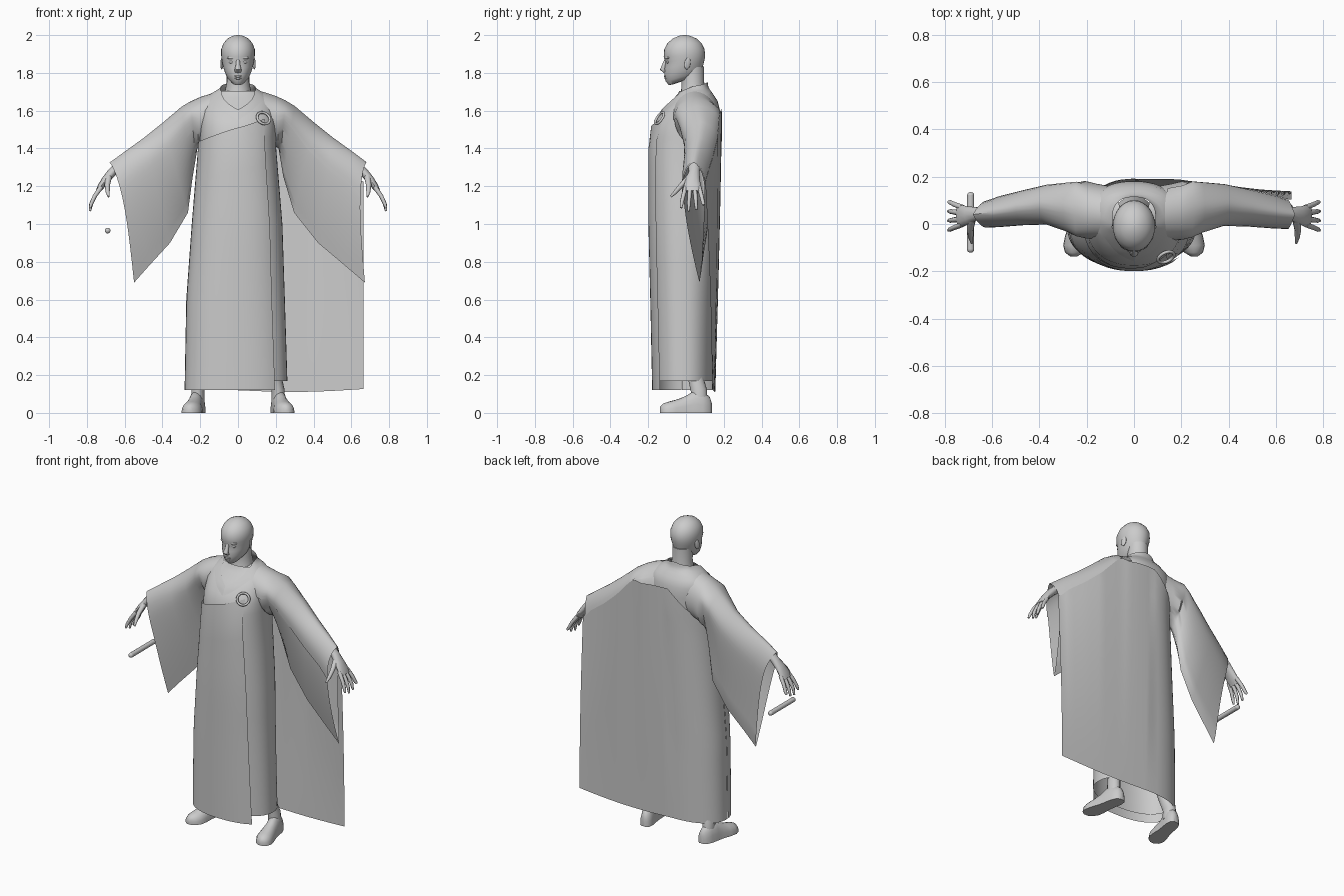
import bpy, bmesh
from math import sin, cos, pi, radians, copysign
from mathutils import Vector

if "Cube" in bpy.data.objects:
    bpy.data.objects.remove(bpy.data.objects["Cube"])

grey = bpy.data.materials.new("plain grey")
grey.use_nodes = True
grey.diffuse_color = (0.6, 0.6, 0.6, 1)
grey.node_tree.nodes["Principled BSDF"].inputs["Base Color"].default_value = grey.diffuse_color


def finish(name, bm):
    mesh = bpy.data.meshes.new(name)
    bm.to_mesh(mesh)
    bm.free()
    ob = bpy.data.objects.new(name, mesh)
    bpy.context.collection.objects.link(ob)
    mesh.materials.append(grey)
    bpy.ops.object.select_all(action='DESELECT')
    ob.select_set(True)
    bpy.context.view_layer.objects.active = ob
    bpy.ops.object.shade_smooth_by_angle(angle=radians(50))
    return ob


def loft(name, rings, closed=True, caps=True):
    bm = bmesh.new()
    rows = [[bm.verts.new(p) for p in r] for r in rings]
    n = len(rows[0])
    for a, b in zip(rows, rows[1:]):
        for i in range(n if closed else n - 1):
            j = (i + 1) % n
            bm.faces.new((a[i], a[j], b[j], b[i]))
    if closed and caps:
        bm.faces.new(rows[0][::-1])
        bm.faces.new(rows[-1])
    bmesh.ops.recalc_face_normals(bm, faces=bm.faces)
    return finish(name, bm)


def tube(name, pts, radii, n=12):
    """Tube along points; each radius is (width along y, thickness)."""
    pts = [Vector(p) for p in pts]
    rings = []
    for i, (p, (w, t)) in enumerate(zip(pts, radii)):
        d = (pts[min(i + 1, len(pts) - 1)] - pts[max(i - 1, 0)]).normalized()
        side = Vector((0, 1, 0))
        side = (side - d * side.dot(d)).normalized()
        up = d.cross(side)
        rings.append([p + side * w * cos(k * 2 * pi / n) + up * t * sin(k * 2 * pi / n) for k in range(n)])
    return loft(name, rings)


def ball(name, pos, size, rot=(0, 0, 0)):
    bm = bmesh.new()
    bmesh.ops.create_uvsphere(bm, u_segments=16, v_segments=10, radius=1)
    ob = finish(name, bm)
    ob.location, ob.scale, ob.rotation_euler = pos, size, rot


def table(rows, v):
    """Linear lookup in rows keyed by their first value."""
    for a, b in zip(rows, rows[1:]):
        if v <= b[0]:
            t = max(0, (v - a[0]) / (b[0] - a[0]))
            return [p + (q - p) * t for p, q in zip(a[1:], b[1:])]
    return rows[-1][1:]


# robe body: height, centre x, half width, front y, back y
BODY = [(0.12, -.005, .268, -.17, .145), (0.6, -.008, .256, -.18, .152),
        (1.0, 0, .235, -.19, .165), (1.4, 0, .202, -.19, .178),
        (1.52, 0, .2, -.175, .182), (1.6, 0, .198, -.125, .18),
        (1.65, 0, .185, -.078, .168), (1.69, 0, .14, -.042, .142),
        (1.72, 0, .085, -.028, .115), (1.77, 0, .064, -.03, .1)]


def rounded(v):
    return copysign(abs(v) ** .88, v)


def body(z, a, off=0):
    cx, w, f, b = table(BODY, z)
    return Vector((cx + (w + off) * rounded(cos(a)), (f + b) / 2 + ((b - f) / 2 + off) * rounded(sin(a)), z))


heights = [.17, .4, .6, .8, 1, 1.2, 1.4, 1.46, 1.52, 1.56, 1.6, 1.625, 1.65, 1.67, 1.69, 1.705]
loft("robe_body", [[body(z, k * pi / 24) for k in range(48)] for z in heights], caps=False)

# overlapping front panel with a slanted top edge
panel = []
for r in range(13):
    row = []
    for k in range(25):
        a = radians(183 + k * (131 - r * .4) / 24)
        top = 1.51 + .35 * .21 * cos(a)
        row.append(body(.12 + (top - .12) * r / 12, a, .009))
    panel.append(row)
loft("front_panel", panel, closed=False)

# collar: a V on the chest that rises round the back of the neck
RISE = [(-90, 1.605), (-54, 1.70), (0, 1.73), (90, 1.755)]
for side, name in ((1, "left_collar"), (-1, "right_collar")):
    strip = []
    for k in range(25):
        deg = -90 + 180 * k / 24
        z = table(RISE, deg)[0]
        edge = [body(z - .055 * j / 4, radians(deg), .009 - .0017 * j) for j in range(5)]
        strip.append([Vector((side * p.x, p.y, p.z)) for p in edge])
    loft(name, strip, closed=False)

# wide sleeves: top x, top z, bottom x, bottom z, centre y, half depth at arm
SLEEVE = [(.06, 1.705, .14, 1.42, .045, .105), (.13, 1.695, .18, 1.42, .045, .115),
          (.20, 1.672, .215, 1.40, .052, .12), (.25, 1.65, .225, 1.34, .062, .115),
          (.30, 1.62, .24, 1.25, .07, .103), (.40, 1.535, .265, 1.06, .08, .084),
          (.50, 1.455, .36, .90, .067, .074), (.60, 1.383, .47, .78, .05, .065),
          (.68, 1.325, .55, .69, .04, .057)]


def sleeve_point(row, a, side, off=0):
    """a = 0 at the top, +-180 degrees at the hanging edge."""
    tx, tz, bx, bz, cy, d = row
    if side > 0 and tx > .3:
        bx += (tx - .3) * .32
    drop = abs(a) / pi
    if tx < .22:
        t, depth = .5 - .5 * cos(a), sin(abs(a))
    else:
        t = drop ** 1.6
        depth = sin(min(pi / 2, abs(a) * 1.25)) * (1 - .94 * (max(0, drop - .4) / .6) ** 1.7)
    kink = -.03 * sin(pi * drop) if tx > .65 else 0
    y = cy + (d + off) * depth * (1 if a > 0 else -1) + .035 * t * t
    return Vector((side * (tx + (bx - tx) * t + kink), y, tz + (bz - tz) * t + off * (1 - 2 * t)))


for side, name in ((1, "left_sleeve"), (-1, "right_sleeve")):
    loft(name, [[sleeve_point(r, radians(-180 + 10 * k), side) for k in range(36)] for r in SLEEVE], caps=False)

# mantle laid over the left arm, ending where the back mantle starts to hang
loft("mantle_over_arm", [[sleeve_point(r, radians(-85 + k * 9), 1, .006) for k in range(17)]
                         for r in SLEEVE[1:]], closed=False)

# long back mantle: wraps the right side of the robe, hangs straight below the left arm
columns = []
for k in range(15):
    a = radians(182 - 92 * k / 14)
    top = 1.61 + .21 * cos(a)
    columns.append([body(.12 + (top - .12) * r / 16, a, .01) for r in range(17)])
hang = [(0, 1.61, .188), (.06, 1.61, .191), (.13, 1.605, .191), (.19, 1.595, .188)]
for row in SLEEVE[3:]:
    p = sleeve_point(row, radians(59), 1, .007)
    hang.append((p.x, p.z, p.y))
for k in range(1, 29):
    x = .665 * k / 28
    top, y = table(hang, x)
    low_y = .156 - .018 * (x / .665) ** 2
    low = .12 - .012 * sin(pi * x / .665) + .01 * x
    column = []
    for r in range(17):
        t = r / 16
        column.append(Vector((x, low_y + (y - low_y) * t ** 1.2 + .005 * sin(pi * t), low + (top - low) * t)))
    columns.append(column)
loft("back_mantle", columns, closed=False)

# ring clasp on the chest
bpy.ops.mesh.primitive_torus_add(location=(.135, -.14, 1.56), rotation=(radians(58), 0, radians(25)),
                                 major_radius=.036, minor_radius=.007, major_segments=32, minor_segments=8)
clasp = bpy.context.object
clasp.name = "ring_clasp"
clasp.data.materials.append(grey)
bpy.ops.object.shade_smooth_by_angle(angle=radians(50))

# head: front z, back z, front y, back y, half width
HEAD = [(1.74, 1.78, -.065, .05, .012), (1.735, 1.79, -.09, .07, .04), (1.755, 1.81, -.108, .083, .06),
        (1.79, 1.835, -.114, .09, .073), (1.825, 1.86, -.114, .096, .081), (1.858, 1.88, -.109, .1, .086),
        (1.885, 1.9, -.118, .101, .089), (1.925, 1.925, -.115, .098, .089), (1.957, 1.957, -.098, .083, .077),
        (1.982, 1.982, -.07, .056, .055), (1.996, 1.996, -.037, .022, .027), (2, 2, -.015, 0, .008)]
rings = []
for zf, zb, yf, yb, w in HEAD:
    ring = []
    for k in range(32):
        c, s = cos(k * pi / 16), sin(k * pi / 16)
        ring.append((w * c, (yf + yb) / 2 + (yb - yf) / 2 * s, (zf + zb) / 2 + (zb - zf) / 2 * s))
    rings.append(ring)
loft("head", rings)
tube("neck", [(0, .03, 1.6), (0, .04, 1.69), (0, .036, 1.75), (0, .032, 1.83)],
     [(.09, .085), (.066, .072), (.06, .06), (.064, .06)], 24)

# face
tube("nose", [(0, -.104, 1.872), (0, -.115, 1.84), (0, -.124, 1.818), (0, -.112, 1.806)],
     [(.009, .009), (.012, .012), (.014, .018), (.008, .017)])
ball("upper_lip", (0, -.109, 1.782), (.022, .008, .006))
ball("lower_lip", (0, -.107, 1.771), (.018, .008, .006))
for side, name in ((1, "left"), (-1, "right")):
    ball(name + "_eye", (side * .033, -.094, 1.857), (.016, .010, .008))
    ball(name + "_brow", (side * .034, -.099, 1.88), (.026, .010, .008), (0, 0, side * .35))
    ball(name + "_ear", (side * .085, .008, 1.85), (.007, .017, .032), (-.2, 0, side * .35))

# hands, legs and shoes
for side, name in ((1, "left"), (-1, "right")):
    tube(name + "_palm", [(side * .6, .045, 1.33), (side * .665, .043, 1.275), (side * .70, .036, 1.235),
                          (side * .725, .034, 1.2), (side * .742, .033, 1.172)],
         [(.033, .028), (.029, .024), (.038, .021), (.046, .018), (.044, .012)])
    for i, finger in enumerate(("index", "middle", "ring", "little")):
        y = -.002 + i * .024
        tip = (1.085, 1.068, 1.075, 1.1)[i]
        tube(name + "_" + finger + "_finger",
             [(side * .725, y, 1.195), (side * .757, y + (i - 1.5) * .008, 1.15),
              (side * .776, y + (i - 1.5) * .014, 1.11), (side * .784, y + (i - 1.5) * .016, tip)],
             [(.012, .013), (.011, .011), (.010, .010), (.006, .006)], 8)
    tube(name + "_thumb", [(side * .685, .02, 1.25), (side * .692, -.025, 1.205),
                           (side * .69, -.055, 1.17), (side * .685, -.08, 1.145)],
         [(.016, .018), (.013, .014), (.011, .011), (.006, .006)], 8)
    tube(name + "_leg", [(side * .1, .0, .8), (side * .15, .02, .4), (side * .195, .05, .19),
                         (side * .212, .068, .12), (side * .213, .07, .05)],
         [(.07, .07), (.05, .05), (.04, .035), (.043, .035), (.045, .036)], 16)
    # shoe sections from heel to toe: along, half width, height
    rings = []
    for y, w, h in ((.137, .015, .05), (.125, .032, .085), (.09, .042, .115), (.04, .042, .115), (0, .044, .09),
                    (-.05, .052, .07), (-.09, .053, .06), (-.12, .04, .05), (-.137, .015, .032)):
        cx = side * (.212 + (.1 - y) * .18)
        rings.append([(cx + w * cos(k * pi / 10), y, h * (max(0, sin(k * pi / 10)) ** .8 if k <= 10 else 0))
                      for k in range(20)])
    loft(name + "_shoe", rings)

# floating short rod with rounded ends beside the right hand
bpy.ops.mesh.primitive_cylinder_add(vertices=16, radius=.015, depth=.255, location=(-.69, .007, .965),
                                    rotation=(pi / 2, 0, 0))
rod = bpy.context.object
rod.name = "rod"
rod.data.materials.append(grey)
bpy.ops.object.shade_smooth_by_angle(angle=radians(50))
rounding = rod.modifiers.new("rounded ends", 'BEVEL')
rounding.width, rounding.segments = .012, 3
